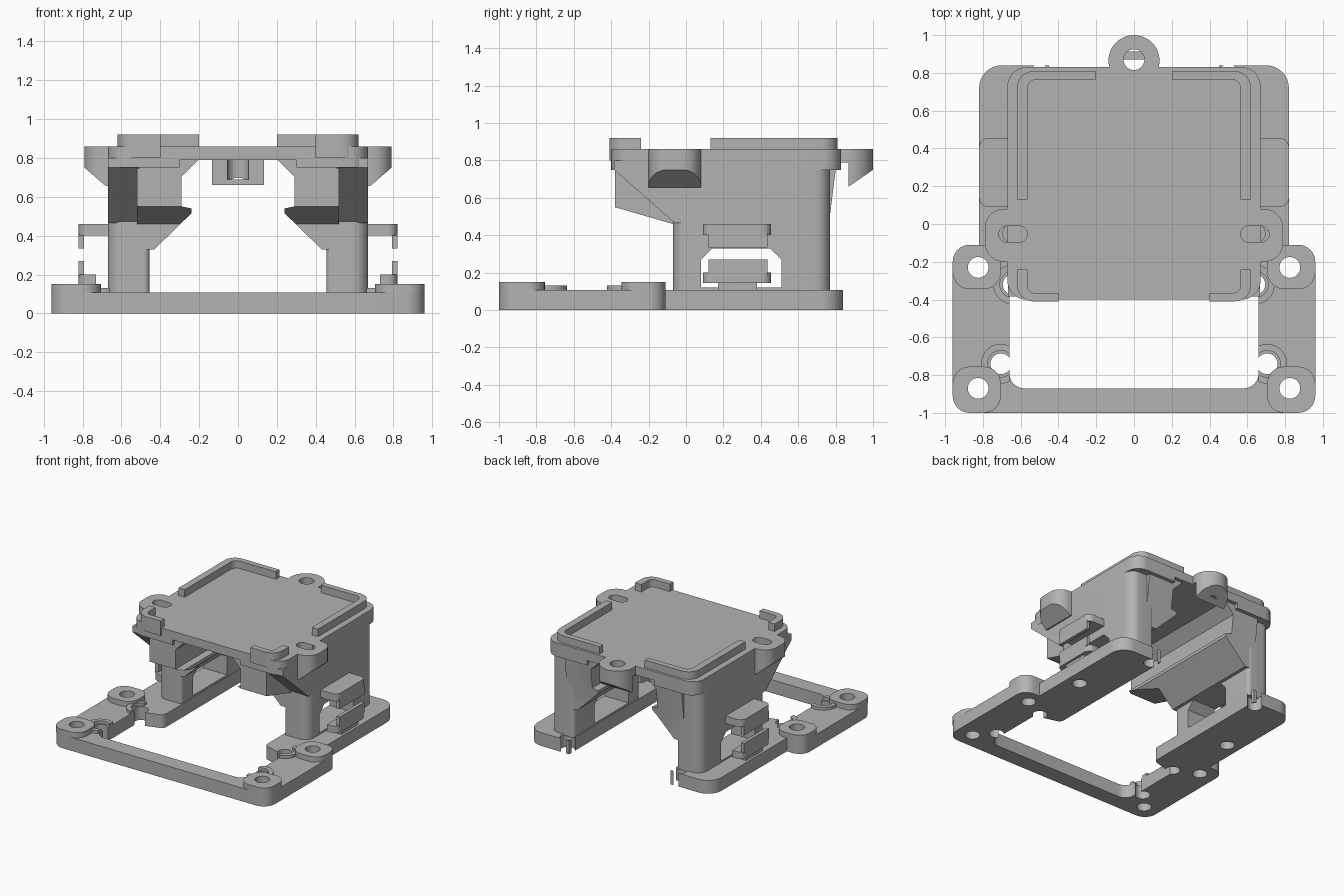
import bpy, bmesh, math
from mathutils import Vector

cube = bpy.data.objects.get("Cube")
if cube:
    bpy.data.objects.remove(cube, do_unlink=True)

grey = bpy.data.materials.new("plain grey")
grey.use_nodes = True
colour = (0.45, 0.45, 0.45, 1)
grey.diffuse_color = colour
grey.node_tree.nodes["Principled BSDF"].inputs["Base Color"].default_value = colour


def rounded(points, steps=8):
    """Outline from (u, v, radius) corners."""
    out = []
    for i, (u, v, r) in enumerate(points):
        p = Vector((u, v))
        if r == 0:
            out.append(p)
            continue
        a = (Vector(points[i - 1][:2]) - p).normalized()
        b = (Vector(points[(i + 1) % len(points)][:2]) - p).normalized()
        half = a.angle(b) / 2
        centre = p + (a + b).normalized() * (r / math.sin(half))
        start = p + a * (r / math.tan(half)) - centre
        end = p + b * (r / math.tan(half)) - centre
        sweep = math.atan2(start.x * end.y - start.y * end.x, start.dot(end))
        for k in range(steps + 1):
            t = sweep * k / steps
            c, s = math.cos(t), math.sin(t)
            out.append(centre + Vector((start.x * c - start.y * s, start.x * s + start.y * c)))
    return out


def rect(u0, u1, v0, v1, r=0):
    return rounded([(u0, v0, r), (u1, v0, r), (u1, v1, r), (u0, v1, r)])


def circle(u, v, r, n=32):
    return [(u + r * math.cos(2 * math.pi * k / n), v + r * math.sin(2 * math.pi * k / n)) for k in range(n)]


def prism(name, outline, lo, hi, axis="z"):
    place = {"z": lambda u, v, w: (u, v, w),
             "y": lambda u, v, w: (u, w, v),
             "x": lambda u, v, w: (w, u, v)}[axis]
    bm = bmesh.new()
    rings = [[bm.verts.new(place(u, v, w)) for u, v in outline] for w in (lo, hi)]
    for ring in rings:
        bm.faces.new(ring)
    n = len(outline)
    for i in range(n):
        j = (i + 1) % n
        bm.faces.new((rings[0][i], rings[0][j], rings[1][j], rings[1][i]))
    bmesh.ops.recalc_face_normals(bm, faces=bm.faces)
    mesh = bpy.data.meshes.new(name)
    bm.to_mesh(mesh)
    bm.free()
    mesh.materials.append(grey)
    obj = bpy.data.objects.new(name, mesh)
    bpy.context.collection.objects.link(obj)
    return obj


def combine(obj, cutter, operation="DIFFERENCE"):
    mod = obj.modifiers.new("cut", "BOOLEAN")
    mod.operation, mod.object, mod.solver = operation, cutter, "EXACT"
    bpy.context.view_layer.objects.active = obj
    bpy.ops.object.modifier_apply(modifier=mod.name)
    bpy.data.objects.remove(cutter, do_unlink=True)


def drill(obj, x, y, r, lo, hi):
    combine(obj, prism("drill", circle(x, y, r), lo, hi))


def both_sides(obj):
    obj.modifiers.new("mirror", "MIRROR").use_mirror_merge = False
    return obj


# Base frame, open at the back
half = [(.96, -1, .1), (.96, -.11, .09), (.82, -.11, 0), (.82, .84, .12), (.45, .84, 0),
        (.45, -.3, .04), (.66, -.36, 0), (.66, -.87, .08)]
base = prism("base_frame", rounded(half + [(-x, y, r) for x, y, r in reversed(half)]), 0, .107)
for side in (1, -1):
    for x, y in ((.825, -.87), (.825, -.23), (.705, -.74), (.64, -.32), (.71, .22), (.5, .79)):
        drill(base, side * x, y, .055, -.1, .3)

# Raised screw bosses
for name, y0, y1, y in (("front_boss", -1, -.755, -.87), ("rear_boss", -.345, -.11, -.23)):
    boss = prism(name, rect(.705, .96, y0, y1, .09), .1, .15)
    drill(boss, .825, y, .055, 0, .3)
    both_sides(boss)

# Low collars round the notches
for name, x, y in (("front_collar", .705, -.74), ("middle_collar", .64, -.32)):
    collar = prism(name, circle(x, y, .105), .1, .13)
    combine(collar, prism("trim", rect(.66, .9, y - .13, y + .13), 0, .3), "INTERSECT")
    drill(collar, x, y, .07, 0, .3)
    both_sides(collar)

# Side walls with a window
wall = prism("side_wall", rounded([(.455, -.07, .03), (.67, -.07, .08), (.67, .77, .08), (.455, .77, .03)]), .1, .8)
window = [(.08, .12), (.51, .12), (.51, .27), (.45, .33), (.14, .33), (.08, .27)]
combine(wall, prism("window", window, .3, .8, "x"))
drill(wall, .645, -.05, .05, .7, .9)
both_sides(wall)

# Inner rails with sloping undersides
section = [(.2, .795), (.29, .705), (.29, .55), (.24, .54), (.24, .515), (.43, .33), (.52, .33), (.52, .795)]
rail = prism("inner_rail", section, -.6, 1, "y")
outline = [(-.38, .82), (-.38, .55), (-.07, .46), (-.07, .3), (.765, .3), (.765, .47), (.8, .75), (.8, .82)]
combine(rail, prism("trim", outline, .1, .6, "x"), "INTERSECT")
both_sides(rail)

# Front gussets
both_sides(prism("front_gusset", [(-.385, .8), (-.385, .75), (-.06, .465), (.1, .465), (.1, .8)], .51, .668, "x"))

# Top plate and thicker edges
plate = prism("top_plate", rect(-.67, .67, -.4, .83, .1), .79, .86)
skirt = prism("plate_skirt", rounded([(.3, -.4, 0), (.67, -.4, .1), (.67, .83, .1), (.3, .83, 0)]), .75, .791)
drill(plate, 0, .87, .055, .6, 1)
for side in (1, -1):
    combine(plate, prism("slot", rect(side * .64 - .075, side * .64 + .075, -.097, -.01, .043), .81, 1))
both_sides(skirt)

# Corner rims
rear_rim = [(.2, .81, 0), (.2, .765, 0), (.565, .765, .05), (.565, .13, 0), (.62, .13, 0), (.62, .81, .09)]
front_rim = [(.4, -.41, 0), (.62, -.41, .09), (.62, -.24, 0), (.565, -.24, 0), (.565, -.365, .04), (.4, -.365, 0)]
both_sides(prism("rear_rim", rounded(rear_rim), .855, .92))
both_sides(prism("front_rim", rounded(front_rim), .8, .92))

# Side screw ears
ear = prism("side_ear", rect(.5, .79, -.2, .08, .1), .6, .86)
taper = [(.6, .861), (.8, .861), (.79, .75), (.68, .655), (.6, .655)]
combine(ear, prism("trim", taper, -.5, .5, "y"), "INTERSECT")
combine(ear, prism("slot", rect(.565, .715, -.097, -.01, .043), .81, 1))
drill(ear, .645, -.05, .05, .7, 1)
both_sides(ear)

# Rear screw ear
rear_ear = prism("rear_ear", circle(0, .865, .135, 48), .6, .86)
taper = [(.7, .861), (1.1, .861), (1.1, .75), (1, .75), (.87, .66), (.87, .79), (.7, .79)]
combine(rear_ear, prism("trim", taper, -.3, .3, "x"), "INTERSECT")
drill(rear_ear, 0, .87, .055, .69, 1)

# Cable clips on the outside of the walls
both_sides(prism("upper_clip", rounded([(.65, .09, 0), (.82, .09, .05), (.82, .455, .05), (.65, .455, 0)]), .4, .46))
both_sides(prism("upper_clip_lip", rect(.792, .82, .12, .435), .335, .41))
both_sides(prism("lower_clip", rounded([(.73, .09, 0), (.82, .09, .05), (.82, .455, .05), (.73, .455, 0)]), .145, .2))
both_sides(prism("lower_clip_lip", rect(.792, .82, .12, .435), .19, .27))
both_sides(prism("lower_clip_foot", rect(.73, .8, .17, .38), .1, .15))

# Shading with crisp edges
for obj in bpy.context.scene.objects:
    obj.select_set(obj.type == "MESH")
bpy.context.view_layer.objects.active = base
bpy.ops.object.shade_smooth_by_angle(angle=math.radians(30))
